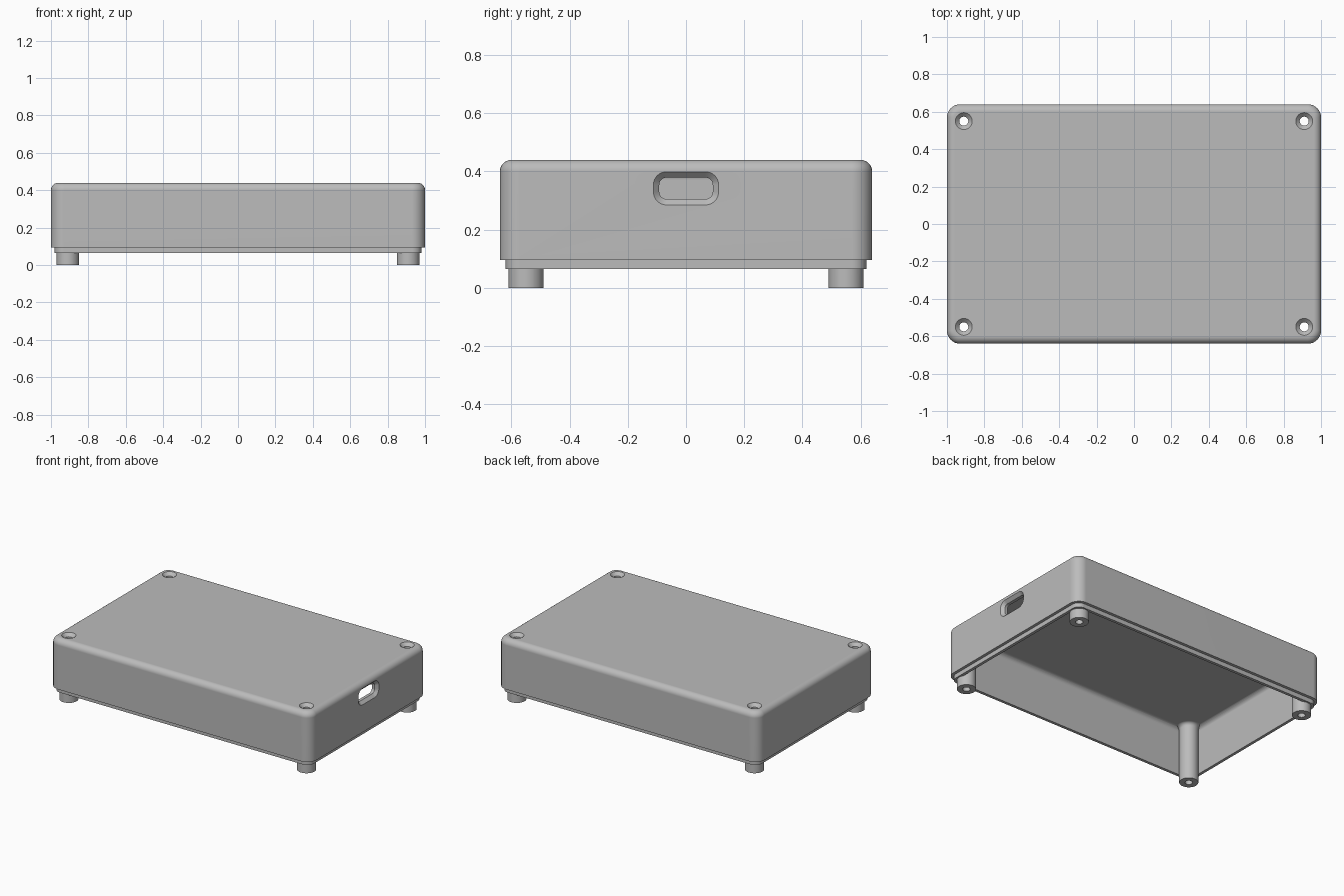
import bpy, bmesh
from math import sin, cos, pi, radians
from mathutils import Matrix

if "Cube" in bpy.data.objects:
    bpy.data.objects.remove(bpy.data.objects["Cube"])

LENGTH, WIDTH, HEIGHT = 1.0, 0.64, 0.44   # half length, half width, full height
CORNER, WALL, FILLET = 0.07, 0.04, 0.04

grey = bpy.data.materials.new("plain grey")
grey.use_nodes = True
grey.diffuse_color = (0.5, 0.5, 0.5, 1)
grey.node_tree.nodes["Principled BSDF"].inputs["Base Color"].default_value = (0.5, 0.5, 0.5, 1)


def rounded_rect(hx, hy, r, steps=8):
    """Outline of a rectangle with round corners, counter-clockwise."""
    pts = []
    for k, (sx, sy) in enumerate([(1, 1), (-1, 1), (-1, -1), (1, -1)]):
        for i in range(steps + 1):
            a = (k + i / steps) * pi / 2
            pts.append((sx * (hx - r) + r * cos(a), sy * (hy - r) + r * sin(a)))
    return pts


def circle(r, sides=48):
    return [(r * cos(2 * pi * i / sides), r * sin(2 * pi * i / sides)) for i in range(sides)]


def loft(name, sections, matrix=Matrix()):
    """Skin a stack of (outline, z) sections and cap both ends."""
    bm = bmesh.new()
    rings = [[bm.verts.new((x, y, z)) for x, y in outline] for outline, z in sections]
    for a, b in zip(rings, rings[1:]):
        for i in range(len(a)):
            j = (i + 1) % len(a)
            bm.faces.new((a[i], a[j], b[j], b[i]))
    bm.faces.new(rings[0][::-1])
    bm.faces.new(rings[-1])
    bmesh.ops.transform(bm, matrix=matrix, verts=bm.verts)
    bmesh.ops.recalc_face_normals(bm, faces=bm.faces)
    mesh = bpy.data.meshes.new(name)
    bm.to_mesh(mesh)
    bm.free()
    mesh.materials.append(grey)
    obj = bpy.data.objects.new(name, mesh)
    bpy.context.collection.objects.link(obj)
    return obj


def combine(target, tool, operation):
    """Apply a boolean and discard the tool."""
    bpy.context.view_layer.objects.active = target
    mod = target.modifiers.new("boolean", 'BOOLEAN')
    mod.operation, mod.object, mod.solver = operation, tool, 'EXACT'
    bpy.ops.object.modifier_apply(modifier=mod.name)
    bpy.data.objects.remove(tool)


# Shell profile as (inset, z): outer top fillet, wall, stepped lip, inner wall, inner fillet
arc = [i / 6 * pi / 2 for i in range(7)]
profile = [(FILLET * (1 - sin(a)), HEIGHT - FILLET * (1 - cos(a))) for a in arc]
profile += [(0, 0.095), (0.02, 0.095), (0.02, 0.065), (WALL, 0.065)]
ceiling, soft = HEIGHT - WALL, 0.03
profile += [(WALL + soft * (1 - cos(a)), ceiling - soft * (1 - sin(a))) for a in arc]
shell = loft("enclosure_shell", [
    (rounded_rect(LENGTH - d, WIDTH - d, max(CORNER - d, 0.005)), z) for d, z in profile])

# Screw posts with flared roots, then countersunk screw holes through them
post = [(0.06, 0), (0.06, ceiling - 0.025)]
post += [(0.06 + 0.025 * (1 - cos(a)), ceiling - 0.025 * (1 - sin(a))) for a in arc[1:]]
post += [(0.06, ceiling), (0.06, ceiling + 0.015)]
hole = [(0.024, -0.1), (0.024, HEIGHT - 0.021), (0.045, HEIGHT), (0.045, HEIGHT + 0.1)]
spots = [Matrix.Translation((sx * 0.91, sy * 0.55, 0)) for sx in (-1, 1) for sy in (-1, 1)]
for spot in spots:
    combine(shell, loft("screw_post", [(circle(r), z) for r, z in post], spot), 'UNION')
for spot in spots:
    combine(shell, loft("screw_hole", [(circle(r), z) for r, z in hole], spot), 'DIFFERENCE')

# Chamfered cable slot in the left end wall
slot = [(0, LENGTH - 0.1), (0, LENGTH - 0.02), (0.02, LENGTH), (0.02, LENGTH + 0.1)]
to_side = Matrix(((0, 0, 1, 0), (1, 0, 0, 0), (0, 1, 0, 0.342), (0, 0, 0, 1)))
combine(shell, loft("cable_slot", [
    (rounded_rect(0.092 + d, 0.037 + d, 0.025 + d), z) for d, z in slot], to_side), 'DIFFERENCE')

# Smooth fillets with crisp edges
bpy.ops.object.select_all(action='DESELECT')
shell.select_set(True)
bpy.context.view_layer.objects.active = shell
bpy.ops.object.shade_smooth_by_angle(angle=radians(30))
weighted = shell.modifiers.new("weighted normals", 'WEIGHTED_NORMAL')
weighted.keep_sharp = True
